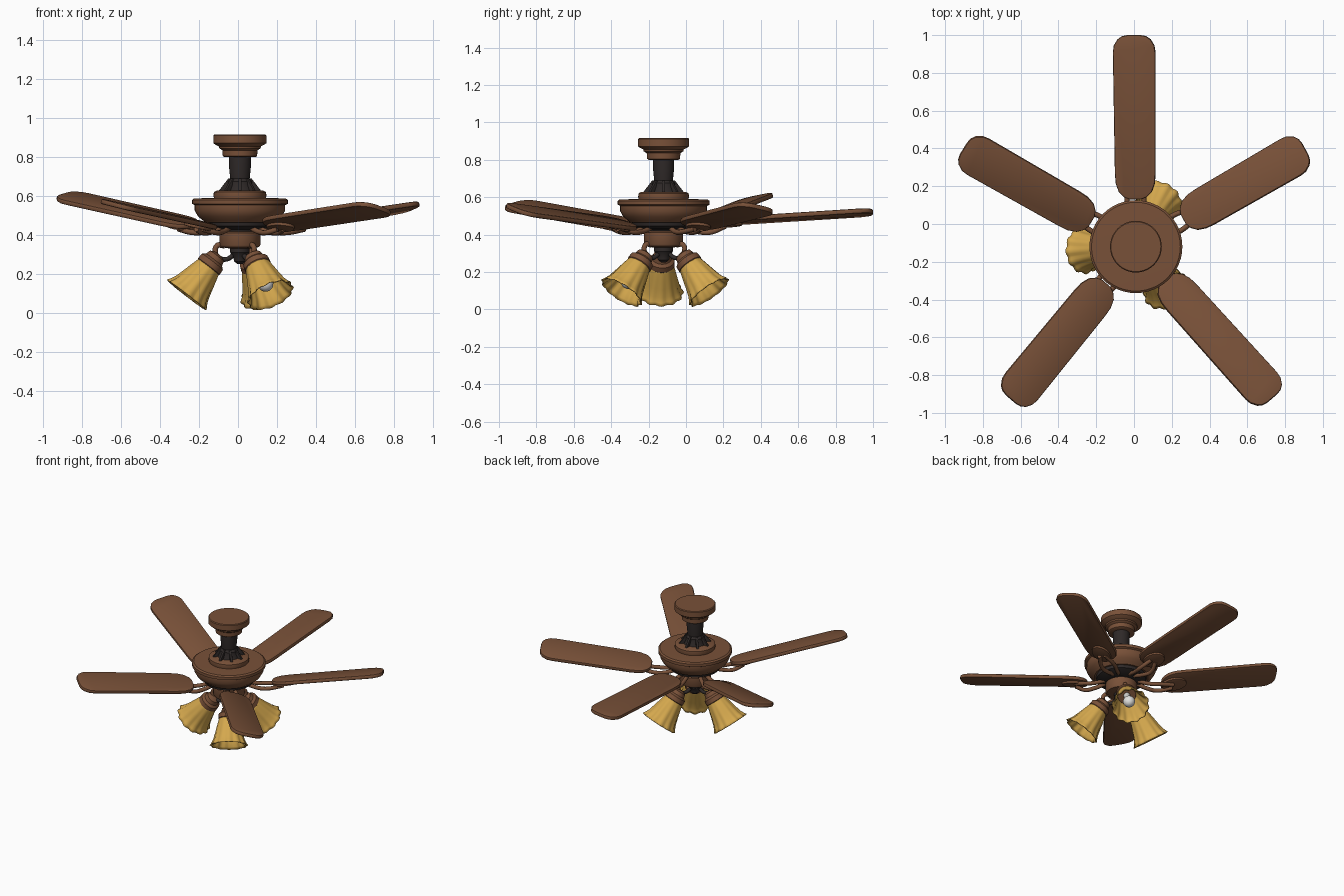
import bpy, bmesh, math
from mathutils import Matrix, Vector

if "Cube" in bpy.data.objects:
    bpy.data.objects.remove(bpy.data.objects["Cube"])

CX, CY = 0.01, -0.12          # fan axis
HUB = Matrix.Translation((CX, CY, 0))


def material(name, rgb):
    m = bpy.data.materials.new(name)
    m.diffuse_color = (*rgb, 1)
    m.use_nodes = True
    m.node_tree.nodes["Principled BSDF"].inputs["Base Color"].default_value = m.diffuse_color
    return m


BROWN = material("brown wood", (0.19, 0.082, 0.04))
BLACK = material("dark metal", (0.028, 0.022, 0.021))
GOLD = material("amber glass", (0.66, 0.39, 0.075))
WHITE = material("bulb white", (0.75, 0.75, 0.73))


def finish(bm, name, mat, matrix, angle=35):
    bmesh.ops.recalc_face_normals(bm, faces=bm.faces)
    me = bpy.data.meshes.new(name)
    bm.to_mesh(me)
    bm.free()
    ob = bpy.data.objects.new(name, me)
    bpy.context.collection.objects.link(ob)
    me.materials.append(mat)
    ob.matrix_world = matrix
    bpy.ops.object.select_all(action='DESELECT')
    ob.select_set(True)
    bpy.context.view_layer.objects.active = ob
    bpy.ops.object.shade_smooth_by_angle(angle=math.radians(angle))
    return ob


def lathe(name, profile, mat, matrix=HUB, n=40, flutes=0, depth=0.0, caps=True):
    """Spin (radius, z) pairs round z; flutes ripple the wall more towards the end."""
    bm = bmesh.new()
    rings = []
    for i, (r, z) in enumerate(profile):
        k = depth * i / (len(profile) - 1)
        ring = []
        for j in range(n):
            a = 2 * math.pi * j / n
            w = 1 + k * math.cos(flutes * a) if flutes else 1
            ring.append(bm.verts.new((r * w * math.cos(a), r * w * math.sin(a), z)))
        rings.append(ring)
    for a, b in zip(rings, rings[1:]):
        for j in range(n):
            bm.faces.new((a[j], a[(j + 1) % n], b[(j + 1) % n], b[j]))
    if caps:
        bm.faces.new(rings[0])
        bm.faces.new(rings[-1])
    return finish(bm, name, mat, matrix)


def slab(name, outline, thick, mat, matrix, bevel):
    """Flat plate from an outline, centred on z = 0, with softened edges."""
    bm = bmesh.new()
    f = bm.faces.new([bm.verts.new((x, y, -thick / 2)) for x, y in outline])
    ext = bmesh.ops.extrude_face_region(bm, geom=[f])
    verts = [v for v in ext['geom'] if isinstance(v, bmesh.types.BMVert)]
    bmesh.ops.translate(bm, verts=verts, vec=(0, 0, thick))
    rim = [e for e in bm.edges if abs(e.verts[0].co.z - e.verts[1].co.z) < 1e-6]
    bmesh.ops.bevel(bm, geom=rim, offset=bevel, segments=2, affect='EDGES', profile=0.5)
    return finish(bm, name, mat, matrix)


def tube(name, points, radius, mat, matrix):
    cu = bpy.data.curves.new(name, 'CURVE')
    cu.dimensions = '3D'
    cu.bevel_depth = radius
    cu.bevel_resolution = 2
    cu.use_fill_caps = True
    cu.resolution_u = 6
    sp = cu.splines.new('BEZIER')
    sp.bezier_points.add(len(points) - 1)
    for p, co in zip(sp.bezier_points, points):
        p.co = co
        p.handle_left_type = p.handle_right_type = 'AUTO'
    cu.materials.append(mat)
    ob = bpy.data.objects.new(name, cu)
    bpy.context.collection.objects.link(ob)
    ob.matrix_world = matrix
    return ob


# Ceiling canopy, down rod and hanger skirt
lathe("canopy", [(.132, .915), (.137, .91), (.137, .872), (.128, .865), (.108, .855),
                 (.106, .845), (.09, .835), (.088, .805), (.08, .80)], BROWN)
lathe("down_rod", [(.056, .81), (.056, .75), (.05, .69), (.062, .675), (.062, .66), (.085, .612)], BLACK)
for k in range(8):
    fin = [(.045, .69), (.06, .69), (.11, .625), (.11, .61), (.045, .61)]
    slab("hanger_fin", fin, .016, BLACK,
         HUB @ Matrix.Rotation(k * math.pi / 4, 4, 'Z') @ Matrix.Rotation(math.pi / 2, 4, 'X'), .003)

# Motor housing, dark underside and switch cup
lathe("motor_collar", [(.12, .628), (.134, .62), (.136, .60), (.13, .58)], BROWN)
lathe("motor_housing", [(.12, .59), (.235, .588), (.246, .58), (.246, .56), (.232, .553), (.232, .525),
                        (.215, .495), (.19, .475), (.18, .465)], BROWN, n=48)
lathe("motor_underside", [(.17, .475), (.165, .445), (.13, .43), (.085, .425), (.085, .40)], BLACK)
lathe("switch_cup", [(.085, .418), (.105, .41), (.105, .35), (.098, .338), (.06, .332)], BROWN)
lathe("light_stem", [(.05, .34), (.05, .31), (.035, .29), (.03, .265), (.012, .25)], BLACK, n=24)

# Blades: angle, tip distance, tip height, pitch, root distance
BLADES = [(90.5, 1.12, .52, 6, .25), (30, 1.035, .545, 12, .29), (150.3, 1.05, .602, 10, .27),
          (230.7, 1.045, .56, 11, .25), (-48, 1.08, .537, 15, .23)]
for ang, tip, ztip, pitch, root in BLADES:
    zroot = .465 if ang == 90.5 else .45
    slope = math.atan2(ztip - zroot, tip - root)
    spin = HUB @ Matrix.Rotation(math.radians(ang), 4, 'Z')
    frame = (spin @ Matrix.Translation((root, 0, zroot)) @ Matrix.Rotation(-slope, 4, 'Y')
             @ Matrix.Rotation(-math.radians(pitch), 4, 'X'))
    L = (tip - root) / math.cos(slope)
    half = [(0, .03), (.012, .06), (.04, .088), (.085, .104), (.14, .108), (L - .09, .113),
            (L - .055, .108), (L - .022, .088), (L - .006, .065), (L, .035)]
    outline = half + [(x, -y) for x, y in reversed(half)]
    slab("blade", outline, .026, BROWN, frame, .008)
    # Blade iron: oval plate under the root and two curved arms to the motor
    oval = [(.085 + .085 * math.cos(t * math.pi / 10), .062 * math.sin(t * math.pi / 10)) for t in range(20)]
    slab("blade_iron_plate", oval, .016, BROWN, frame @ Matrix.Translation((0, 0, -.02)), .004)
    for s in (-1, 1):
        tube("blade_iron_arm", [(.11, .02 * s, .435), (.19, .035 * s, .415), (.25, .045 * s, .413),
                                (root + .08, .02 * s, zroot - .02)], .014, BROWN, spin)

# Three lights: arm, socket, fluted shade and bulb
for ang in (184, 63, -55):
    spin = HUB @ Matrix.Rotation(math.radians(ang), 4, 'Z')
    neck, mouth = Vector((.155, 0, .245)), Vector((.275, 0, .09))
    axis = mouth - neck
    L = axis.length
    frame = spin @ Matrix.Translation(neck) @ axis.to_track_quat('Z', 'Y').to_matrix().to_4x4()
    tube("light_arm", [(.08, 0, .345), (.118, 0, .345), (.125, 0, .285)], .014, BROWN, spin)
    tube("light_brace", [(.03, 0, .30), (.07, 0, .275), (.12, 0, .285)], .012, BLACK, spin)
    lathe("lamp_socket", [(.022, -.072), (.045, -.06), (.052, -.035), (.068, -.022), (.07, .008), (.06, .018)],
          BROWN, frame, 28)
    shade = lathe("lamp_shade", [(.055, -.005), (.062, .02), (.072, L * .3), (.084, L * .55), (.096, L * .78),
                                 (.108, L * .92), (.118, L)], GOLD, frame, 60, 12, .05, caps=False)
    sol = shade.modifiers.new("glass_thickness", 'SOLIDIFY')
    sol.thickness = .006
    bm = bmesh.new()
    bmesh.ops.create_uvsphere(bm, u_segments=20, v_segments=12, radius=.04)
    finish(bm, "bulb", WHITE, frame @ Matrix.Translation((0, 0, L * .62)), 60)
    lathe("bulb_neck", [(.022, 0), (.022, L * .3), (.032, L * .5)], WHITE, frame, 16)
